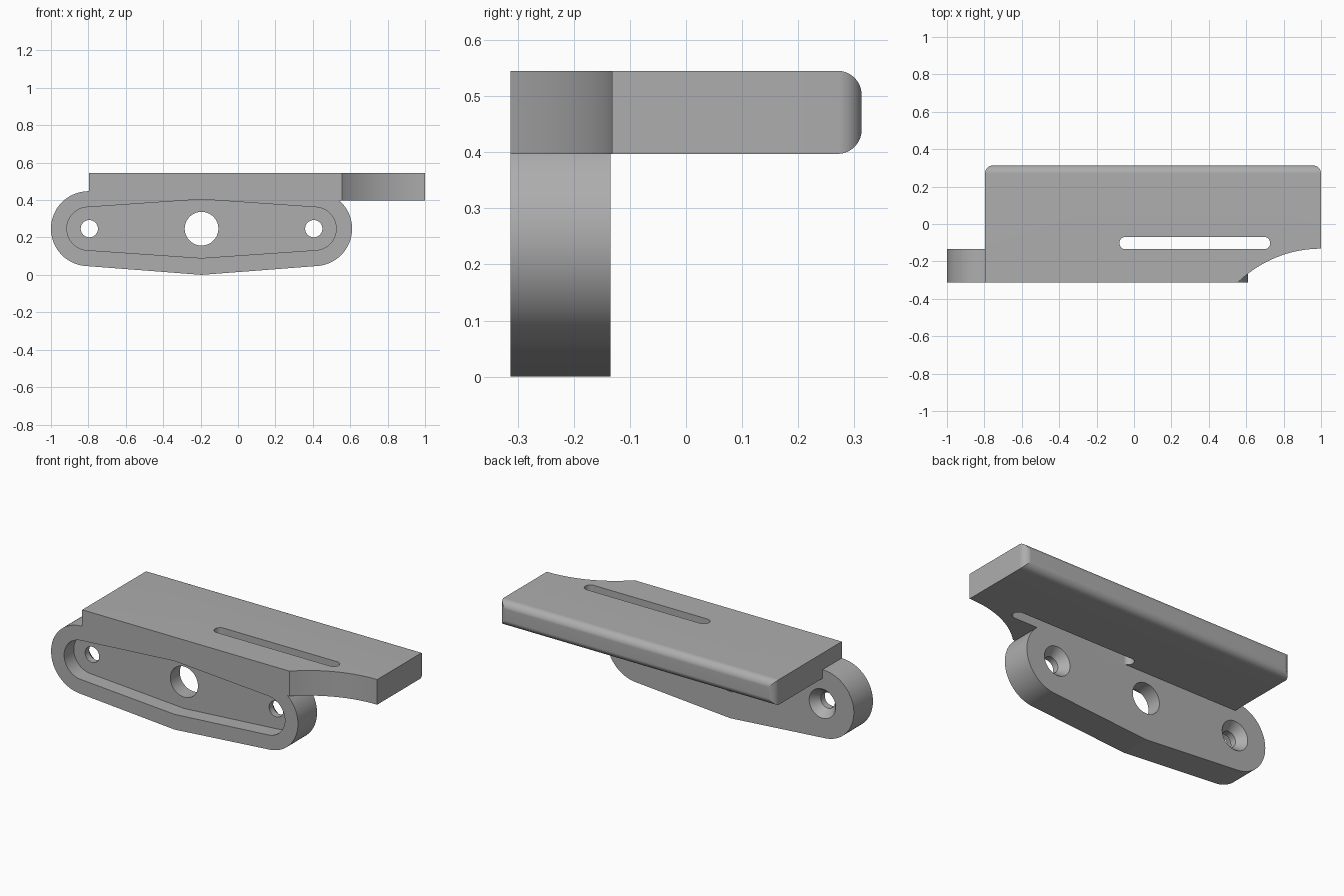
import bpy, bmesh
from math import sin, cos, pi, atan2, acos, asin, hypot, radians

if "Cube" in bpy.data.objects:
    bpy.data.objects.remove(bpy.data.objects["Cube"], do_unlink=True)

grey = bpy.data.materials.new("plain grey")
grey.use_nodes = True
grey.diffuse_color = (0.42, 0.42, 0.42, 1)
grey.node_tree.nodes["Principled BSDF"].inputs["Base Color"].default_value = (0.42, 0.42, 0.42, 1)

FRONT, WEB_BACK, BACK = -0.313, -0.135, 0.313
SLAB_LOW, SLAB_TOP = 0.397, 0.545
MID_X, MID_Z, REACH = -0.195, 0.247, 0.605


def arc(cx, cy, r, a0, a1, n=48):
    return [(cx + r * cos(a0 + (a1 - a0) * i / n), cy + r * sin(a0 + (a1 - a0) * i / n))
            for i in range(n + 1)]


def add_object(name, bm):
    bmesh.ops.recalc_face_normals(bm, faces=bm.faces)
    mesh = bpy.data.meshes.new(name)
    bm.to_mesh(mesh)
    bm.free()
    mesh.materials.append(grey)
    obj = bpy.data.objects.new(name, mesh)
    bpy.context.collection.objects.link(obj)
    return obj


def loft(bottom, top):
    """Closed solid between two matching rings of points."""
    bm = bmesh.new()
    a = [bm.verts.new(p) for p in bottom]
    b = [bm.verts.new(p) for p in top]
    bm.faces.new(a)
    bm.faces.new(b)
    for i in range(len(a)):
        j = (i + 1) % len(a)
        bm.faces.new((a[i], a[j], b[j], b[i]))
    return bm


def extrude_y(pts, y0, y1):
    return loft([(x, y0, z) for x, z in pts], [(x, y1, z) for x, z in pts])


def extrude_z(pts, z0, z1):
    return loft([(x, y, z0) for x, y in pts], [(x, y, z1) for x, y in pts])


def web_outline(r, h):
    """Two round ends joined by tangent lines to a peak at the middle."""
    n = atan2(h, -REACH) - acos(r / hypot(REACH, h))
    right = arc(MID_X + REACH, MID_Z, r, -n, n)
    left = arc(MID_X - REACH, MID_Z, r, pi - n, pi + n)
    return right + [(MID_X, MID_Z + h)] + left + [(MID_X, MID_Z - h)]


def cone_y(x, r0, r1, y0, y1):
    ring = arc(0, 0, 1, 0, 2 * pi, 96)[:-1]
    return loft([(x + r0 * u, y0, MID_Z + r0 * v) for u, v in ring],
                [(x + r1 * u, y1, MID_Z + r1 * v) for u, v in ring])


def combine(target, other, operation):
    mod = target.modifiers.new(operation.lower(), 'BOOLEAN')
    mod.operation, mod.solver, mod.object = operation, 'EXACT', other
    bpy.ops.object.select_all(action='DESELECT')
    bpy.context.view_layer.objects.active = target
    target.select_set(True)
    bpy.ops.object.modifier_apply(modifier=mod.name)
    bpy.data.objects.remove(other, do_unlink=True)


# Top slab with a curved front corner
R = 0.637
sweep = asin(0.445 / R)
corner = arc(1, WEB_BACK + 0.003 - R, R, pi / 2, pi / 2 + sweep)
corner[-1] = (corner[-1][0], FRONT)
bm = extrude_z([(-0.797, BACK), (1, BACK)] + corner + [(-0.797, FRONT)], SLAB_LOW, SLAB_TOP)
back_edges = [e for e in bm.edges if all(v.co.y > BACK - 0.001 for v in e.verts)]
bmesh.ops.recalc_face_normals(bm, faces=bm.faces)
bmesh.ops.bevel(bm, geom=back_edges, offset=0.043, segments=14, profile=0.5, affect='EDGES')
bracket = add_object("bracket", bm)

# Long slot in the slab
slot = arc(0.695, -0.102, 0.033, -pi / 2, pi / 2) + arc(-0.045, -0.102, 0.033, pi / 2, 1.5 * pi)
combine(bracket, add_object("slot_cutter", extrude_z(slot, SLAB_LOW - 0.1, SLAB_TOP + 0.1)), 'DIFFERENCE')

# Upright web
combine(bracket, add_object("web", extrude_y(web_outline(0.2, MID_Z), FRONT, WEB_BACK)), 'UNION')

# Front recess
recess = extrude_y(web_outline(0.115, 0.157), FRONT - 0.1, FRONT + 0.09)
combine(bracket, add_object("recess_cutter", recess), 'DIFFERENCE')

# Centre hole, screw holes and countersinks at the back
combine(bracket, add_object("hole_cutter", cone_y(MID_X, 0.09, 0.09, FRONT - 0.1, WEB_BACK + 0.03)), 'DIFFERENCE')
for side in (-1, 1):
    x = MID_X + side * 0.6
    combine(bracket, add_object("screw_cutter", cone_y(x, 0.046, 0.046, FRONT - 0.1, WEB_BACK + 0.03)), 'DIFFERENCE')
    combine(bracket, add_object("sink_cutter", cone_y(x, 0.046, 0.094, WEB_BACK - 0.05, WEB_BACK + 0.01)), 'DIFFERENCE')

bpy.ops.object.select_all(action='DESELECT')
bpy.context.view_layer.objects.active = bracket
bracket.select_set(True)
bpy.ops.object.shade_smooth_by_angle(angle=radians(8))
